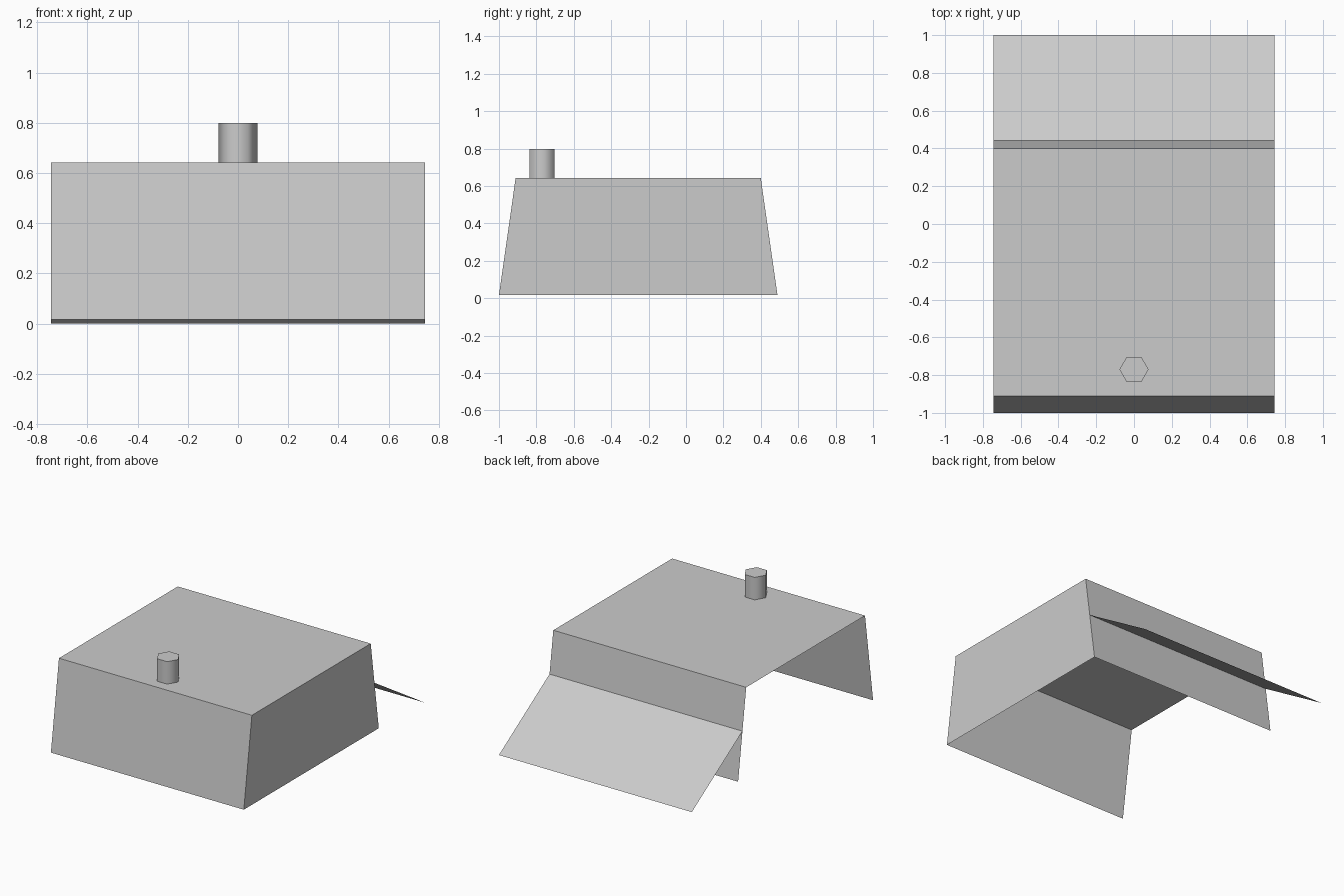
import bpy, bmesh
from math import radians

if "Cube" in bpy.data.objects:
    bpy.data.objects.remove(bpy.data.objects["Cube"], do_unlink=True)

GREY = (0.6, 0.6, 0.6, 1)
grey = bpy.data.materials.new("plain_grey")
grey.use_nodes = True
grey.diffuse_color = GREY
grey.node_tree.nodes["Principled BSDF"].inputs["Base Color"].default_value = GREY

HALF = 0.745


def sheet(name, corners):
    """Single flat panel without thickness."""
    mesh = bpy.data.meshes.new(name)
    mesh.from_pydata(corners, [], [range(len(corners))])
    mesh.materials.append(grey)
    obj = bpy.data.objects.new(name, mesh)
    bpy.context.collection.objects.link(obj)
    return obj


def cross_panel(name, a, b):
    """Panel spanning the full width between two (y, z) profile points."""
    return sheet(name, [(-HALF, *a), (HALF, *a), (HALF, *b), (-HALF, *b)])


# Side profile of the house, as (y, z)
front_foot, front_top = (-1.0, 0.017), (-0.911, 0.642)
back_top, back_foot = (0.4, 0.642), (0.489, 0.017)

# Walls and flat roof; the left end has a wall, the other end is open
cross_panel("front_wall", front_foot, front_top)
cross_panel("roof", front_top, back_top)
cross_panel("back_wall", back_top, back_foot)
sheet("end_wall", [(HALF, *p) for p in (front_foot, back_foot, back_top, front_top)])

# Sloping awning on the back wall
cross_panel("awning", (1.0, 0.0), (0.442, 0.352))
bpy.data.objects["awning"].data.flip_normals()

# Six-sided chimney
bpy.ops.mesh.primitive_cylinder_add(vertices=6, radius=0.077, depth=0.157,
                                    location=(0, -0.77, 0.7205),
                                    rotation=(0, 0, radians(30)))
chimney = bpy.context.object
chimney.name = "chimney"
chimney.data.materials.append(grey)
bpy.ops.object.shade_smooth_by_angle(angle=radians(65))

# Face the awning upwards
awning = bpy.data.objects["awning"].data
if awning.polygons[0].normal.z < 0:
    awning.flip_normals()
